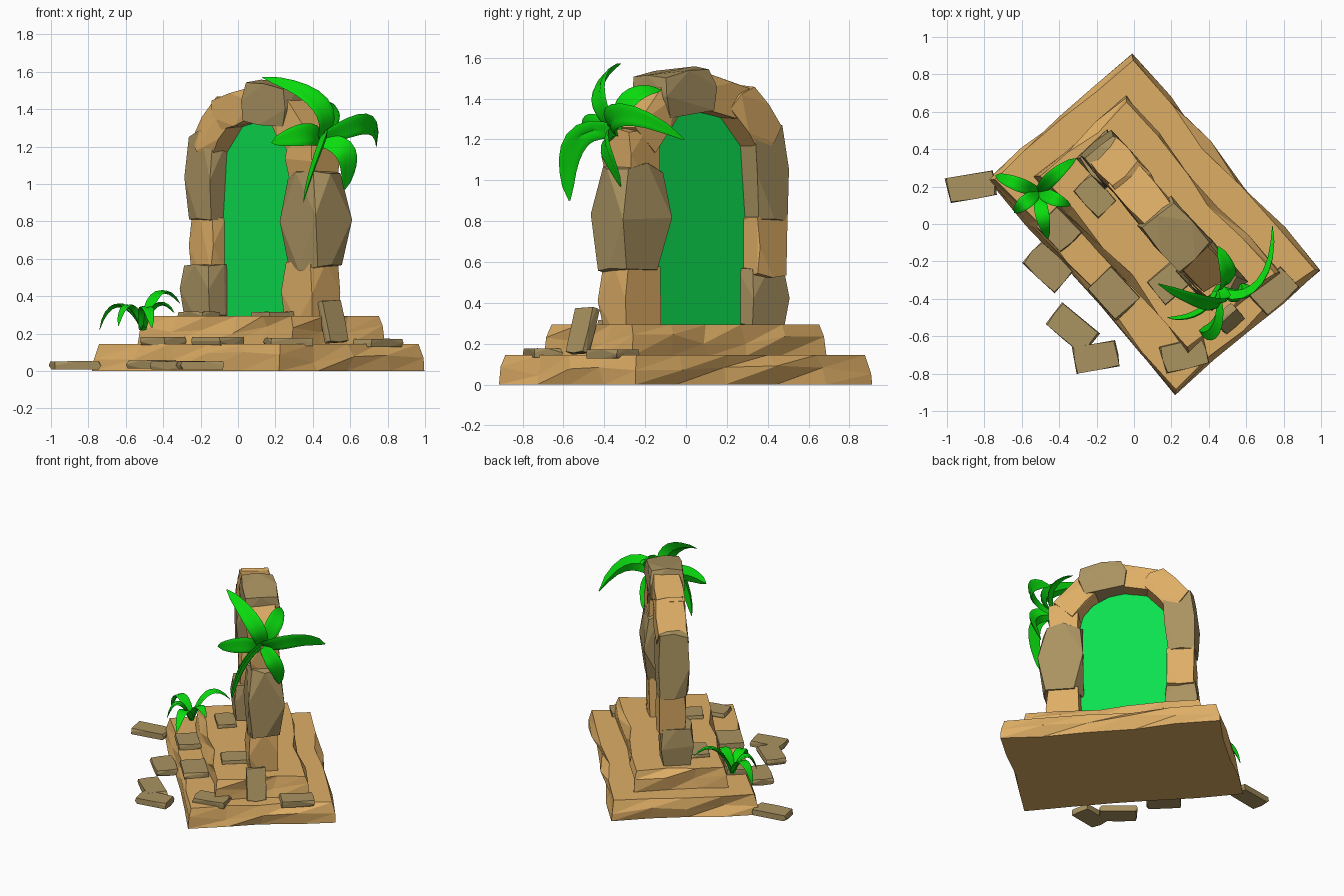
import bpy, bmesh, math, random
from mathutils import Vector, Matrix

if "Cube" in bpy.data.objects:
    bpy.data.objects.remove(bpy.data.objects["Cube"])

random.seed(7)
TURN = Matrix.Rotation(math.radians(-49), 4, 'Z')   # whole ruin is turned on the ground


def material(name, r, g, b):
    m = bpy.data.materials.new(name)
    lin = [((c / 255 + 0.055) / 1.055) ** 2.4 if c > 10 else c / 255 / 12.92 for c in (r, g, b)]
    m.diffuse_color = (*lin, 1)
    m.use_nodes = True
    m.node_tree.nodes["Principled BSDF"].inputs["Base Color"].default_value = m.diffuse_color
    return m


SAND = material("sandstone", 222, 174, 102)
STONE = material("weathered_stone", 170, 147, 97)
LEAF = material("leaf_green", 10, 222, 14)
GLOW = material("portal_green", 12, 225, 80)


def finish(name, bm, mat):
    bmesh.ops.recalc_face_normals(bm, faces=bm.faces)
    me = bpy.data.meshes.new(name)
    bm.to_mesh(me)
    bm.free()
    me.materials.append(mat)
    ob = bpy.data.objects.new(name, me)
    bpy.context.collection.objects.link(ob)
    return ob


def jit(a):
    return random.uniform(-a, a)


def rock(name, mat, matrix, size, corner=0.8, rough=0.08):
    """Faceted boulder: hull of a jittered lattice with pulled-in corners and a fuller middle."""
    bm = bmesh.new()
    for x in (-1, 0, 1):
        for y in (-1, 0, 1):
            for z in (-1, 0, 1):
                n = abs(x) + abs(y) + abs(z)
                if n < 2:
                    continue
                k = corner if n == 3 else (corner + 2) / 3 if z == 0 else (corner + 1) / 2
                p = Vector((x * k + jit(rough), y * k + jit(rough), z * (k + 1) / 2 + jit(rough)))
                bm.verts.new(matrix @ Vector(p[i] * size[i] / 2 for i in range(3)))
    res = bmesh.ops.convex_hull(bm, input=bm.verts)
    junk = [v for v in res["geom_interior"] if isinstance(v, bmesh.types.BMVert)]
    bmesh.ops.delete(bm, geom=junk, context='VERTS')
    bmesh.ops.dissolve_limit(bm, angle_limit=math.radians(9), verts=bm.verts, edges=bm.edges)
    return finish(name, bm, mat)


def slab(name, u0, u1, v0, v1, z0, z1, nu, nv):
    """Rough step: three jittered rectangular rings, the top one drawn in slightly."""
    ring = [(i / nu, 0) for i in range(nu)] + [(1, j / nv) for j in range(nv)]
    ring += [(1 - i / nu, 1) for i in range(nu)] + [(0, 1 - j / nv) for j in range(nv)]
    bm = bmesh.new()
    rings = []
    for h, inset in ((0, 0.0), (0.5, 0.004), (1, 0.022)):
        row = []
        for a, b in ring:
            corner = a in (0, 1) and b in (0, 1)
            r = 0.006 if corner else 0.024
            d = inset + (0 if corner else 0.008)
            u = u0 + d + a * (u1 - u0 - 2 * d) + jit(r)
            v = v0 + d + b * (v1 - v0 - 2 * d) + jit(r)
            z = z0 + h * (z1 - z0) + (jit(0.03) if h == 0.5 else 0)
            row.append(bm.verts.new(TURN @ Vector((u, v, z))))
        rings.append(row)
    n = len(ring)
    for lo, hi in zip(rings, rings[1:]):
        for i in range(n):
            j = (i + 1) % n
            bm.faces.new((lo[i], lo[j], hi[j]))
            bm.faces.new((lo[i], hi[j], hi[i]))
    bm.faces.new(rings[0])
    bm.faces.new(rings[-1])
    return finish(name, bm, SAND)


# Stepped base
slab("base_step", -0.69, 0.84, -0.43, 0.59, 0.0, 0.145, 5, 4)
slab("upper_step", -0.54, 0.71, -0.235, 0.415, 0.14, 0.293, 5, 3)

# Pillar and arch stones: name, material, u, v, z, width, depth, height, lean, corner
blocks = [
    ("left_foot", STONE, -0.355, 0.11, 0.43, 0.24, 0.23, 0.29, 0, 0.82),
    ("left_middle", SAND, -0.36, 0.14, 0.68, 0.20, 0.20, 0.30, 0, 0.9),
    ("left_upper", STONE, -0.35, 0.135, 1.04, 0.23, 0.24, 0.50, 3, 0.8),
    ("left_haunch", SAND, -0.255, 0.135, 1.30, 0.34, 0.23, 0.20, -48, 0.82),
    ("left_crown", SAND, -0.08, 0.13, 1.40, 0.34, 0.22, 0.18, -14, 0.85),
    ("keystone", STONE, 0.185, 0.13, 1.425, 0.36, 0.26, 0.22, 8, 0.82),
    ("right_haunch", SAND, 0.37, 0.13, 1.30, 0.32, 0.22, 0.19, 48, 0.82),
    ("right_upper", SAND, 0.46, 0.13, 1.13, 0.22, 0.21, 0.24, 0, 0.85),
    ("right_middle", STONE, 0.475, 0.13, 0.81, 0.34, 0.27, 0.57, -2, 0.66),
    ("right_foot", SAND, 0.46, 0.12, 0.42, 0.24, 0.21, 0.32, 0, 0.9),
]
for name, mat, u, v, z, w, d, h, lean, corner in blocks:
    m = TURN @ Matrix.Translation((u, v, z)) @ Matrix.Rotation(math.radians(lean), 4, 'Y')
    rock(name, mat, m, (w, d, h), corner)

# Portal sheet, arched at the top
bm = bmesh.new()
outline = [(-0.29, 0.29), (0.36, 0.29), (0.36, 1.08)]
for i in range(1, 8):
    a = math.pi * i / 8
    outline.append((0.035 + 0.325 * math.cos(a), 1.08 + 0.26 * math.sin(a)))
outline.append((-0.29, 1.08))
bm.faces.new([bm.verts.new(TURN @ Vector((u, 0.13, z))) for u, z in outline])
finish("portal_sheet", bm, GLOW)

# Loose paving stones: x, y, z, length, width, turn in degrees
tiles = [
    (-0.87, 0.20, 0.03, 0.26, 0.14, 10),
    (-0.46, -0.23, 0.035, 0.24, 0.16, -43),
    (-0.33, -0.56, 0.03, 0.26, 0.15, -40),
    (-0.20, -0.71, 0.03, 0.24, 0.15, 10),
    (0.27, -0.70, 0.155, 0.24, 0.15, 14),
    (-0.11, -0.37, 0.16, 0.24, 0.18, -47),
    (-0.40, -0.03, 0.16, 0.20, 0.16, -47),
    (0.75, -0.36, 0.15, 0.24, 0.15, 42),
    (0.19, -0.31, 0.295, 0.20, 0.16, 40),
    (-0.21, 0.15, 0.295, 0.20, 0.14, -47),
]
for i, (x, y, z, l, w, turn) in enumerate(tiles):
    m = Matrix.Translation((x, y, z)) @ Matrix.Rotation(math.radians(turn), 4, 'Z')
    rock(f"paving_stone_{i + 1}", STONE, m, (l, w, 0.045), 0.92, 0.05)

# Stone slab leaning on the end of the upper step
m = TURN @ Matrix.Translation((0.715, 0.05, 0.262)) @ Matrix.Rotation(math.radians(-17), 4, 'Y')
rock("leaning_stone", STONE, m, (0.05, 0.135, 0.23), 0.95, 0.05)


def plant(name, root, axis, leaves, width):
    """Shallow, tapering leaves swept along cubic curves from one root."""
    bm = bmesh.new()
    axis = Vector(axis).normalized()
    root = Vector(root)
    steps = 9
    for pts in leaves:
        p = [root] + [Vector(q) for q in pts]
        prev = None
        for s in range(steps + 1):
            t = s / steps
            k = 1 - t
            c = p[0] * k**3 + p[1] * 3 * k * k * t + p[2] * 3 * k * t * t + p[3] * t**3
            tan = (p[1] - p[0]) * k * k + (p[2] - p[1]) * 2 * k * t + (p[3] - p[2]) * t * t
            tan.normalize()
            if prev is None:
                side = tan.cross(axis).normalized()
            else:
                side = (side - tan * side.dot(tan)).normalized()
            up = side.cross(tan)
            w = width * (0.25 + 0.75 * math.sin(math.pi * min(1, t * 0.93 + 0.07)) ** 0.8) * (1 - t * 0.25)
            if s == steps:
                w *= 0.3
            row = [bm.verts.new(c + side * a * w + up * b * w) for a, b in
                   ((-0.5, 0.02), (-0.25, 0.09), (0, 0.0), (0.25, 0.09), (0.5, 0.02), (0, -0.2))]
            if prev:
                for i in range(6):
                    j = (i + 1) % 6
                    bm.faces.new((prev[i], prev[j], row[j], row[i]))
            else:
                bm.faces.new(row)
            prev = row
        bm.faces.new(prev)
    ob = finish(name, bm, LEAF)
    bpy.context.view_layer.objects.active = ob
    ob.select_set(True)
    bpy.ops.object.shade_smooth_by_angle(angle=math.radians(40))
    ob.select_set(False)


# Large plant growing from the right shoulder of the arch
plant("arch_plant", (0.44, -0.34, 1.23), (0.66, -0.75, 0.1), [
    [(0.55, -0.48, 1.40), (0.38, -0.44, 1.52), (0.13, -0.32, 1.57)],
    [(0.60, -0.44, 1.31), (0.76, -0.32, 1.40), (0.74, -0.01, 1.20)],
    [(0.42, -0.48, 1.30), (0.28, -0.52, 1.25), (0.18, -0.50, 1.22)],
    [(0.50, -0.56, 1.30), (0.40, -0.60, 1.12), (0.35, -0.57, 0.90)],
    [(0.62, -0.46, 1.22), (0.60, -0.36, 1.10), (0.57, -0.32, 0.97)],
    [(0.54, -0.34, 1.40), (0.50, -0.22, 1.46), (0.45, -0.12, 1.44)],
], 0.135)

# Small plant at the left end of the steps
plant("step_plant", (-0.51, 0.17, 0.22), (0, 0, 1), [
    [(-0.58, 0.20, 0.40), (-0.70, 0.24, 0.40), (-0.74, 0.26, 0.22)],
    [(-0.47, 0.22, 0.42), (-0.40, 0.29, 0.49), (-0.31, 0.35, 0.36)],
    [(-0.46, 0.15, 0.38), (-0.40, 0.12, 0.40), (-0.34, 0.10, 0.31)],
    [(-0.50, 0.08, 0.38), (-0.48, 0.00, 0.38), (-0.46, -0.08, 0.23)],
    [(-0.56, 0.13, 0.40), (-0.62, 0.09, 0.38), (-0.64, 0.06, 0.24)],
], 0.085)
